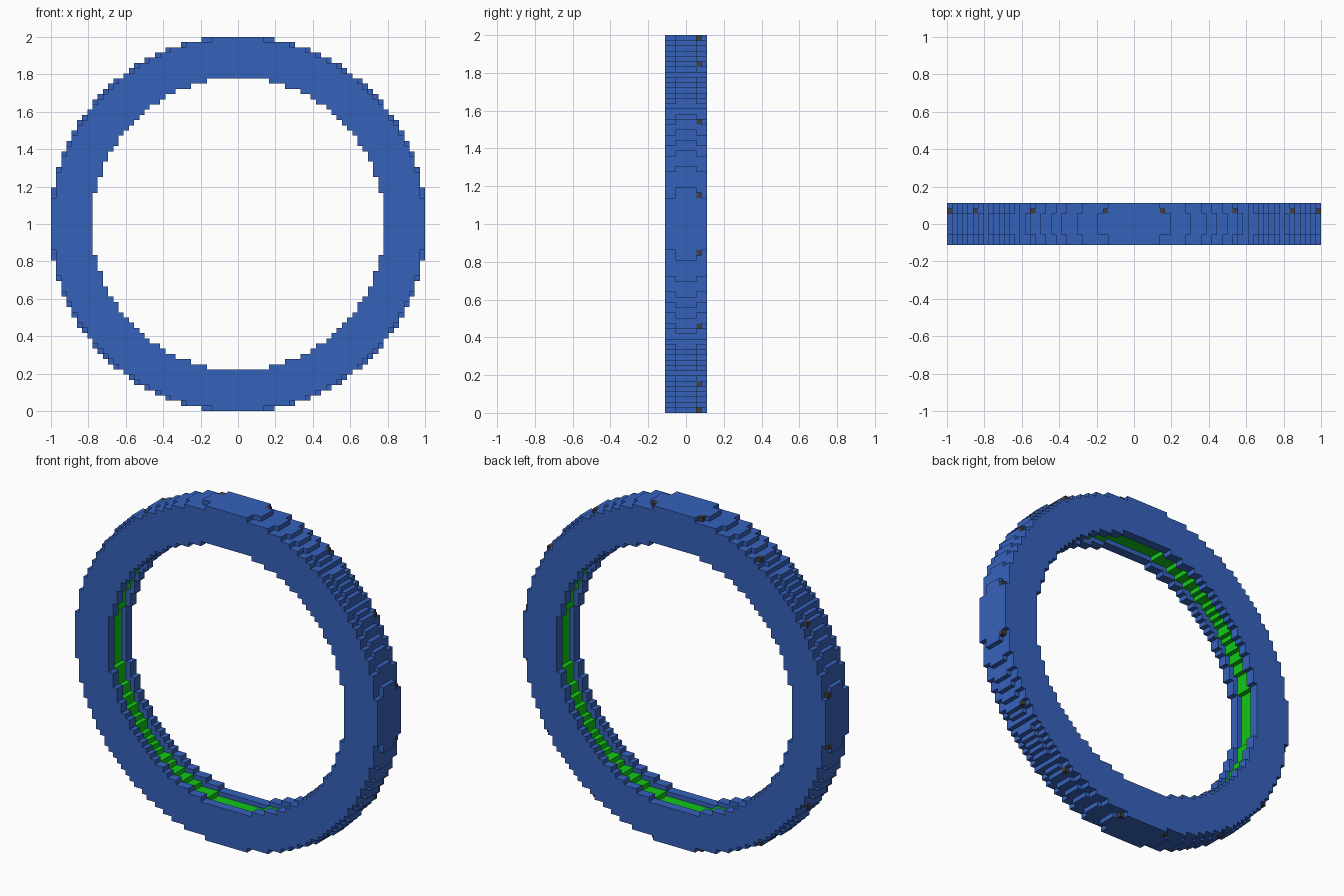
import bpy
import bmesh
from mathutils import Vector

if "Cube" in bpy.data.objects:
    bpy.data.objects.remove(bpy.data.objects["Cube"], do_unlink=True)

N = 36            # cells from the centre to the outer edge
S = 1.0 / N       # cell size


def material(name, rgb):
    m = bpy.data.materials.new(name)
    m.use_nodes = True
    col = (*rgb, 1.0)
    m.diffuse_color = col
    m.node_tree.nodes["Principled BSDF"].inputs["Base Color"].default_value = col
    return m


blue = material("blue", (0.037, 0.122, 0.50))
green = material("green", (0.006, 0.57, 0.009))
grey = material("dark grey", (0.05, 0.05, 0.05))


def annulus(part, r2_in, r2_out, layers):
    """Fill a stepped ring of cells; radii are given squared, in cells."""
    for i in range(-N, N):
        for k in range(-N, N):
            r2 = (i + 0.5) ** 2 + (k + 0.5) ** 2
            if r2_in < r2 <= r2_out:
                for j in layers:
                    cells[(i, j, k)] = part


# Ring cells: two narrow rims, a wider middle band and a recessed inner lining
cells = {}
RIM_OUT, BAND_OUT = 1285, 1311
RIM_IN, LINING_IN, BAND_IN = 792, 29.2 ** 2, 30.2 ** 2
annulus("front_rim", RIM_IN, RIM_OUT, (-4, -3))
annulus("back_rim", RIM_IN, RIM_OUT, (2, 3))
annulus("middle_band", BAND_IN, BAND_OUT, range(-2, 2))
annulus("inner_lining", LINING_IN, BAND_IN, range(-2, 2))

# Small studs around the back edge of the middle band
for a, b in ((5, 35), (30, 19)):
    for i, k in ((a, b), (b, a)):
        for ii in (i, -1 - i):
            for kk in (k, -1 - k):
                cells[(ii, 2, kk)] = "studs"

DIRECTIONS = [Vector(d) for d in
              ((1, 0, 0), (-1, 0, 0), (0, 1, 0), (0, -1, 0), (0, 0, 1), (0, 0, -1))]


def build(part, mat):
    """Make one object from the exposed cell faces of a part."""
    bm = bmesh.new()
    corners = {}

    def vert(p):
        key = tuple(round(c) for c in p)
        if key not in corners:
            corners[key] = bm.verts.new((key[0] * S, key[1] * S, key[2] * S + 1.0))
        return corners[key]

    for cell, owner in cells.items():
        if owner != part:
            continue
        centre = Vector(cell) + Vector((0.5, 0.5, 0.5))
        for d in DIRECTIONS:
            if tuple(int(c + n) for c, n in zip(cell, d)) in cells:
                continue
            u = Vector((d.y, d.z, d.x)) * 0.5
            v = d.cross(u)
            mid = centre + d * 0.5
            bm.faces.new([vert(mid + q) for q in (-u - v, u - v, u + v, v - u)])
    mesh = bpy.data.meshes.new(part)
    bm.to_mesh(mesh)
    bm.free()
    mesh.materials.append(mat)
    obj = bpy.data.objects.new(part, mesh)
    bpy.context.collection.objects.link(obj)


for part, mat in (("front_rim", blue), ("back_rim", blue), ("middle_band", blue),
                  ("inner_lining", green), ("studs", grey)):
    build(part, mat)
